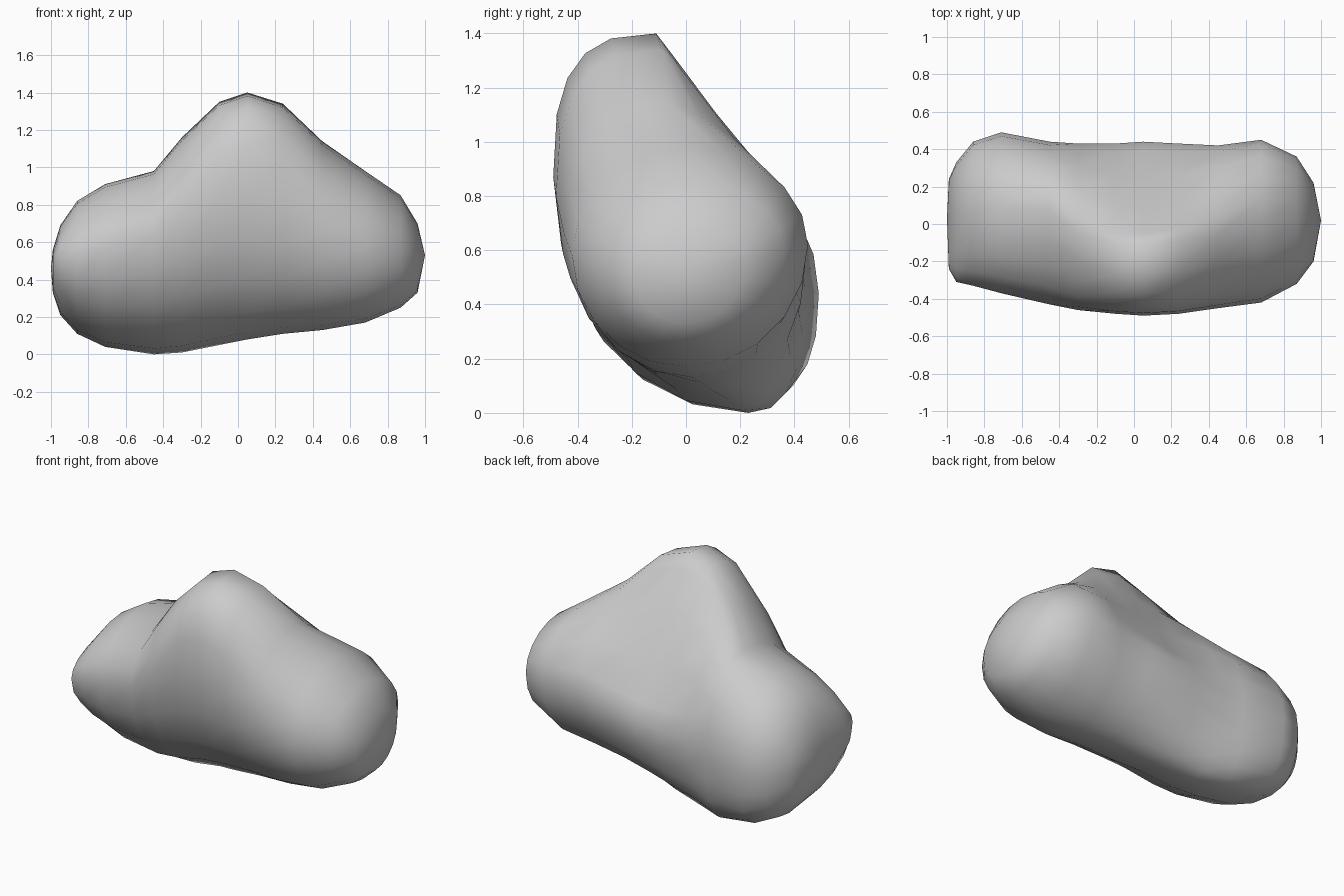
import bpy
import bmesh
from math import cos, sin, pi

cube = bpy.data.objects.get("Cube")
if cube:
    bpy.data.objects.remove(cube, do_unlink=True)

SIDES = 20

# Stone sections along x: x, then (y, z) of the top, back, bottom and front
SECTIONS = [
    (-.99, (.04, .56), (.24, .46), (.1, .33), (-.24, .49)),
    (-.95, (.05, .69), (.33, .44), (.16, .21), (-.31, .52)),
    (-.86, (.07, .82), (.44, .44), (.2, .11), (-.33, .54)),
    (-.71, (.09, .91), (.49, .44), (.22, .04), (-.37, .57)),
    (-.45, (.07, .98), (.44, .46), (.23, 0), (-.43, .64)),
    (-.3, (-.05, 1.16), (.43, .5), (.2, .01), (-.46, .74)),
    (-.1, (-.11, 1.35), (.43, .53), (.16, .05), (-.48, .84)),
    (.05, (-.11, 1.4), (.44, .55), (.1, .08), (-.49, .87)),
    (.24, (-.09, 1.34), (.43, .58), (.06, .11), (-.48, .8)),
    (.45, (-.06, 1.14), (.42, .61), (.03, .13), (-.45, .66)),
    (.68, (0, .98), (.45, .62), (0, .17), (-.42, .58)),
    (.87, (.03, .85), (.36, .6), (0, .25), (-.32, .55)),
    (.96, (.02, .7), (.22, .56), (0, .33), (-.2, .52)),
]


def ring_points(section):
    """Join the four extreme points of a section with rounded quarters."""
    x, *ends = section
    quarter = SIDES // 4
    # The peak is flat behind and full in front; the low lobe is full beneath
    peak = max(0, ends[0][1] - 1) / .4
    powers = (1 + .9 * peak, .8 if x < -.4 else 1, 1, 1 - .3 * peak)
    for q, power in enumerate(powers):
        (ay, az), (by, bz) = ends[q], ends[(q + 1) % 4]
        for i in range(quarter):
            angle = i / quarter * pi / 2
            u, v = cos(angle) ** power, sin(angle) ** power
            if q % 2 == 0:
                yield x, ay + (by - ay) * v, bz + (az - bz) * u
            else:
                yield x, by + (ay - by) * u, az + (bz - az) * v


def loft(name, sections, tips, material):
    bm = bmesh.new()
    rings = [[bm.verts.new(p) for p in ring_points(s)] for s in sections]
    for a, b in zip(rings, rings[1:]):
        for i in range(SIDES):
            j = (i + 1) % SIDES
            bm.faces.new((a[i], a[j], b[j], b[i]))
    # Close each end with a fan
    for ring, tip in zip((rings[0], rings[-1]), tips):
        centre = bm.verts.new(tip)
        for i in range(SIDES):
            bm.faces.new((ring[i], ring[(i + 1) % SIDES], centre))
    bmesh.ops.recalc_face_normals(bm, faces=bm.faces)
    for face in bm.faces:
        face.smooth = True
    mesh = bpy.data.meshes.new(name)
    bm.to_mesh(mesh)
    bm.free()
    mesh.materials.append(material)
    obj = bpy.data.objects.new(name, mesh)
    bpy.context.collection.objects.link(obj)


# Plain grey stone
grey = bpy.data.materials.new("stone_grey")
grey.use_nodes = True
colour = (.6, .6, .6, 1)
grey.diffuse_color = colour
grey.node_tree.nodes["Principled BSDF"].inputs["Base Color"].default_value = colour

loft("boulder", SECTIONS, ((-1, .03, .46), (1, .02, .53)), grey)
